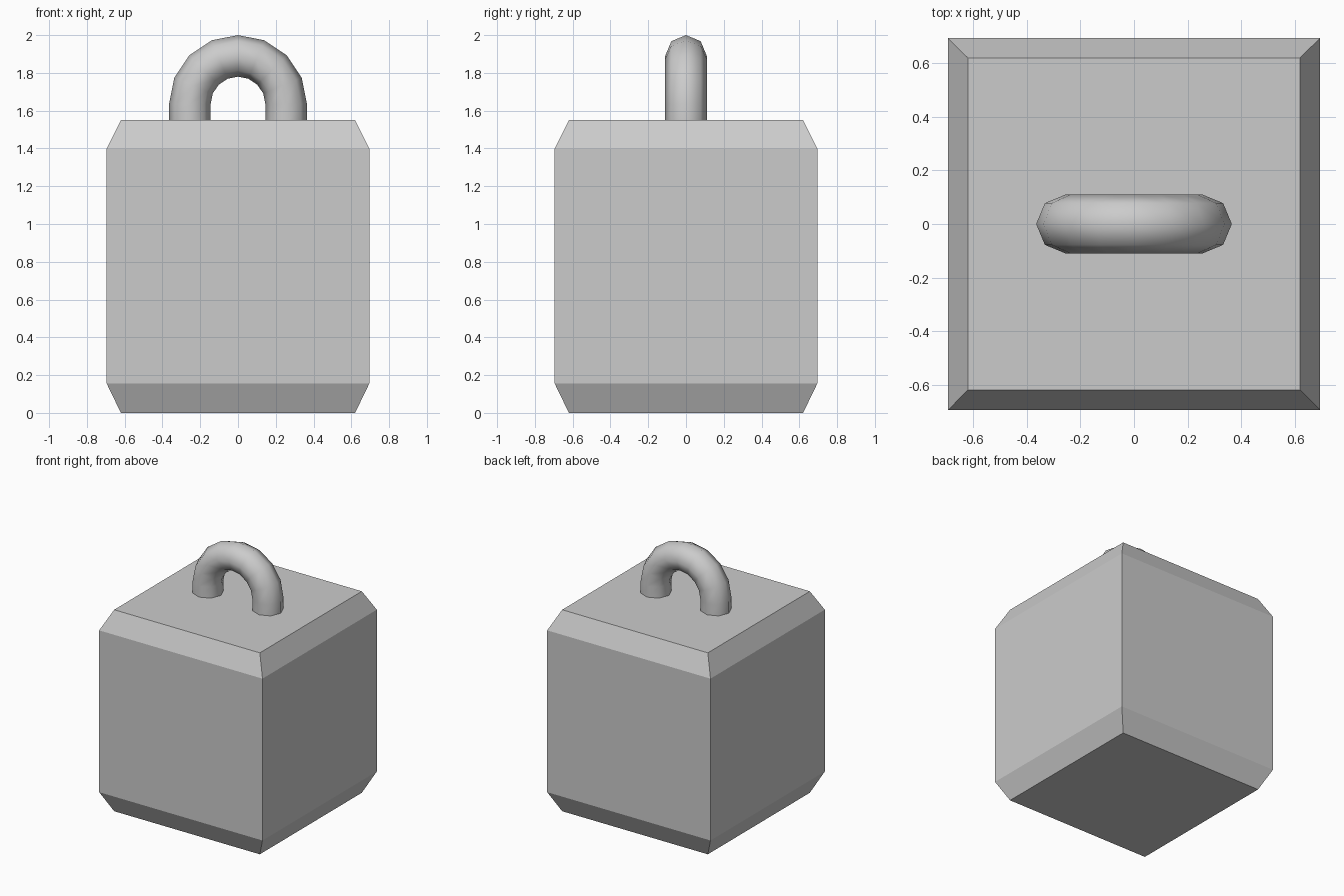
import bpy, bmesh
from math import sin, cos, pi
from mathutils import Vector

if "Cube" in bpy.data.objects:
    bpy.data.objects.remove(bpy.data.objects["Cube"])


def loft(name, rings):
    """Skin a list of equal-sized point rings and cap both ends."""
    bm = bmesh.new()
    loops = [[bm.verts.new(p) for p in ring] for ring in rings]
    n = len(rings[0])
    for a, b in zip(loops, loops[1:]):
        for i in range(n):
            j = (i + 1) % n
            bm.faces.new((a[i], a[j], b[j], b[i]))
    bm.faces.new(loops[0])
    bm.faces.new(loops[-1])
    bmesh.ops.recalc_face_normals(bm, faces=bm.faces)
    mesh = bpy.data.meshes.new(name)
    bm.to_mesh(mesh)
    bm.free()
    obj = bpy.data.objects.new(name, mesh)
    bpy.context.collection.objects.link(obj)
    return obj


# Square block with chamfered top and bottom rims
profile = [(0.62, 0.0), (0.695, 0.155), (0.695, 1.4), (0.62, 1.55)]
corners = [(-1, -1), (1, -1), (1, 1), (-1, 1)]
loft("weight_block", [[(x * h, y * h, z) for x, y in corners] for h, z in profile])

# Arched handle: half ring with short straight legs sunk into the block
RADIUS, TUBE, CENTRE_Z, FOOT_Z = 0.255, 0.11, 1.635, 1.53
SEGMENTS, SIDES = 8, 8


def handle_ring(angle, z):
    out = Vector((cos(angle), 0, sin(angle)))
    centre = Vector((0, 0, z)) + out * RADIUS
    return [centre + out * (TUBE * cos(2 * pi * k / SIDES))
            + Vector((0, TUBE * sin(2 * pi * k / SIDES), 0)) for k in range(SIDES)]


arch = [handle_ring(pi * i / SEGMENTS, CENTRE_Z) for i in range(SEGMENTS + 1)]
handle = loft("handle", [handle_ring(0, FOOT_Z)] + arch + [handle_ring(pi, FOOT_Z)])

# Smooth handle, flat block
bpy.ops.object.select_all(action='DESELECT')
handle.select_set(True)
bpy.context.view_layer.objects.active = handle
bpy.ops.object.shade_smooth_by_angle(angle=pi / 3)
